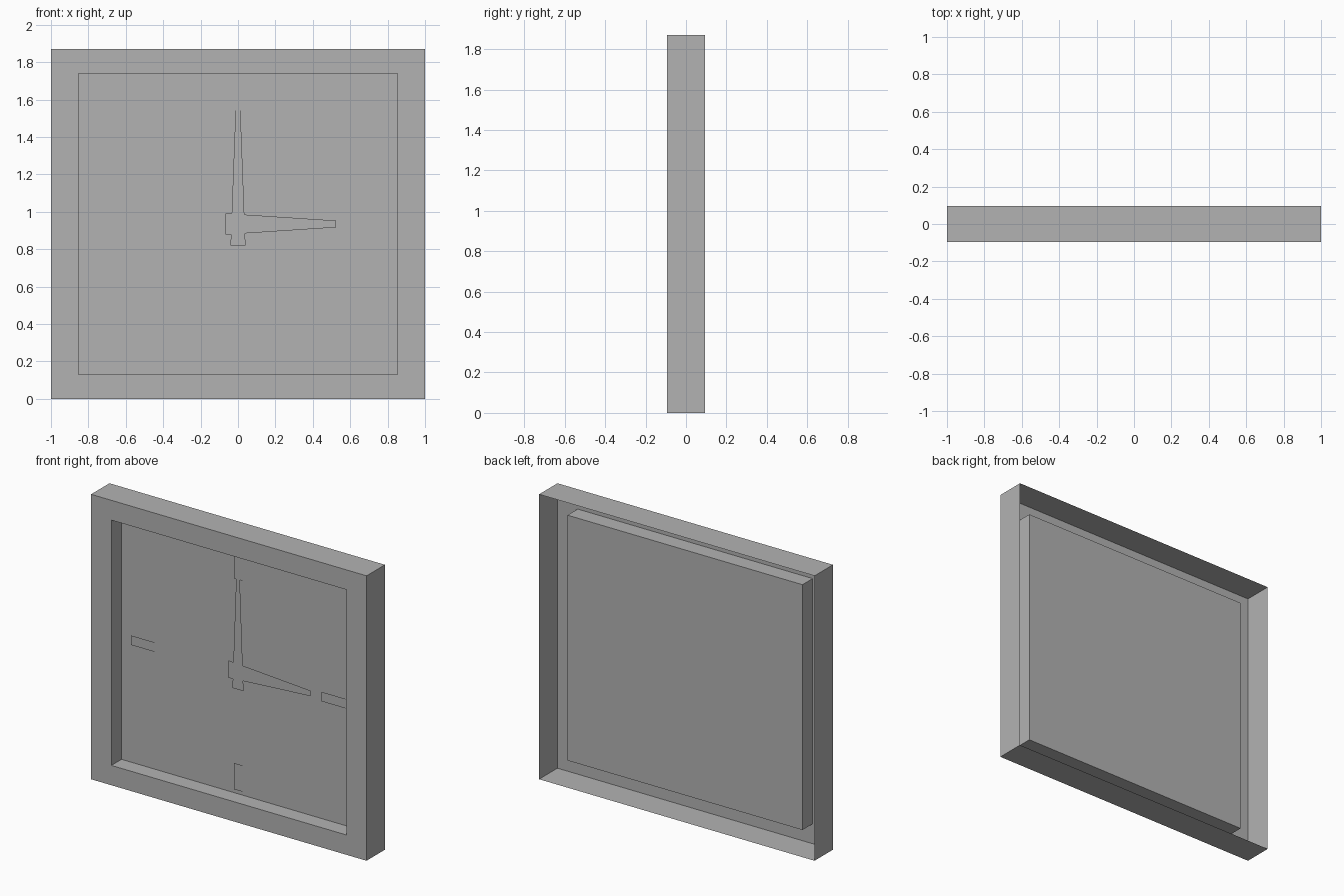
import bpy
import bmesh

# Remove the default cube
cube = bpy.data.objects.get("Cube")
if cube:
    bpy.data.objects.remove(cube, do_unlink=True)

HEIGHT, MID = 1.87, 0.935        # overall height and dial centre
FRONT, BACK, DIAL = -0.095, 0.095, 0.01

grey = bpy.data.materials.new("plain grey")
grey.use_nodes = True
colour = (0.45, 0.45, 0.45, 1.0)
grey.diffuse_color = colour
grey.node_tree.nodes["Principled BSDF"].inputs["Base Color"].default_value = colour


def finish(name, bm):
    mesh = bpy.data.meshes.new(name)
    bm.to_mesh(mesh)
    bm.free()
    mesh.materials.append(grey)
    obj = bpy.data.objects.new(name, mesh)
    bpy.context.collection.objects.link(obj)
    return obj


def rect_loop(bm, half_x, half_z, y):
    corners = ((-1, -1), (1, -1), (1, 1), (-1, 1))
    return [bm.verts.new((sx * half_x, y, MID + sz * half_z)) for sx, sz in corners]


def bridge(bm, a, b):
    for i in range(4):
        j = (i + 1) % 4
        bm.faces.new((a[i], a[j], b[j], b[i]))


def plate(name, points, y):
    """Flat piece facing the front; points are x, z about the dial centre."""
    bm = bmesh.new()
    bm.faces.new([bm.verts.new((x, y, MID + z)) for x, z in points])
    return finish(name, bm)


# Case: thin open-backed shell with a front border and a recessed dial
bm = bmesh.new()
loops = [rect_loop(bm, 1.0, HEIGHT / 2, BACK),
         rect_loop(bm, 1.0, HEIGHT / 2, FRONT),
         rect_loop(bm, 0.853, 0.805, FRONT),
         rect_loop(bm, 0.853, 0.805, DIAL)]
for outer, inner in zip(loops, loops[1:]):
    bridge(bm, outer, inner)
bm.faces.new(loops[-1])
finish("clock_case", bm)

# Hour markers at the four quarters
for name, dx, dz in (("top", 0, 1), ("bottom", 0, -1), ("left", 1, 0), ("right", -1, 0)):
    hx, hz = (0.086, 0.031) if dx else (0.031, 0.086)
    cx, cz = dx * 0.692, dz * 0.692
    plate(name + "_marker", [(cx - hx, cz - hz), (cx + hx, cz - hz),
                             (cx + hx, cz + hz), (cx - hx, cz + hz)], DIAL - 0.008)

# Tapered hands
plate("minute_hand", [(-0.04, -0.115), (0.04, -0.115), (0.013, 0.61), (-0.013, 0.61)],
      DIAL - 0.01)
plate("hour_hand", [(-0.068, -0.057), (0.525, -0.018), (0.525, 0.018), (-0.068, 0.057)],
      DIAL - 0.009)
